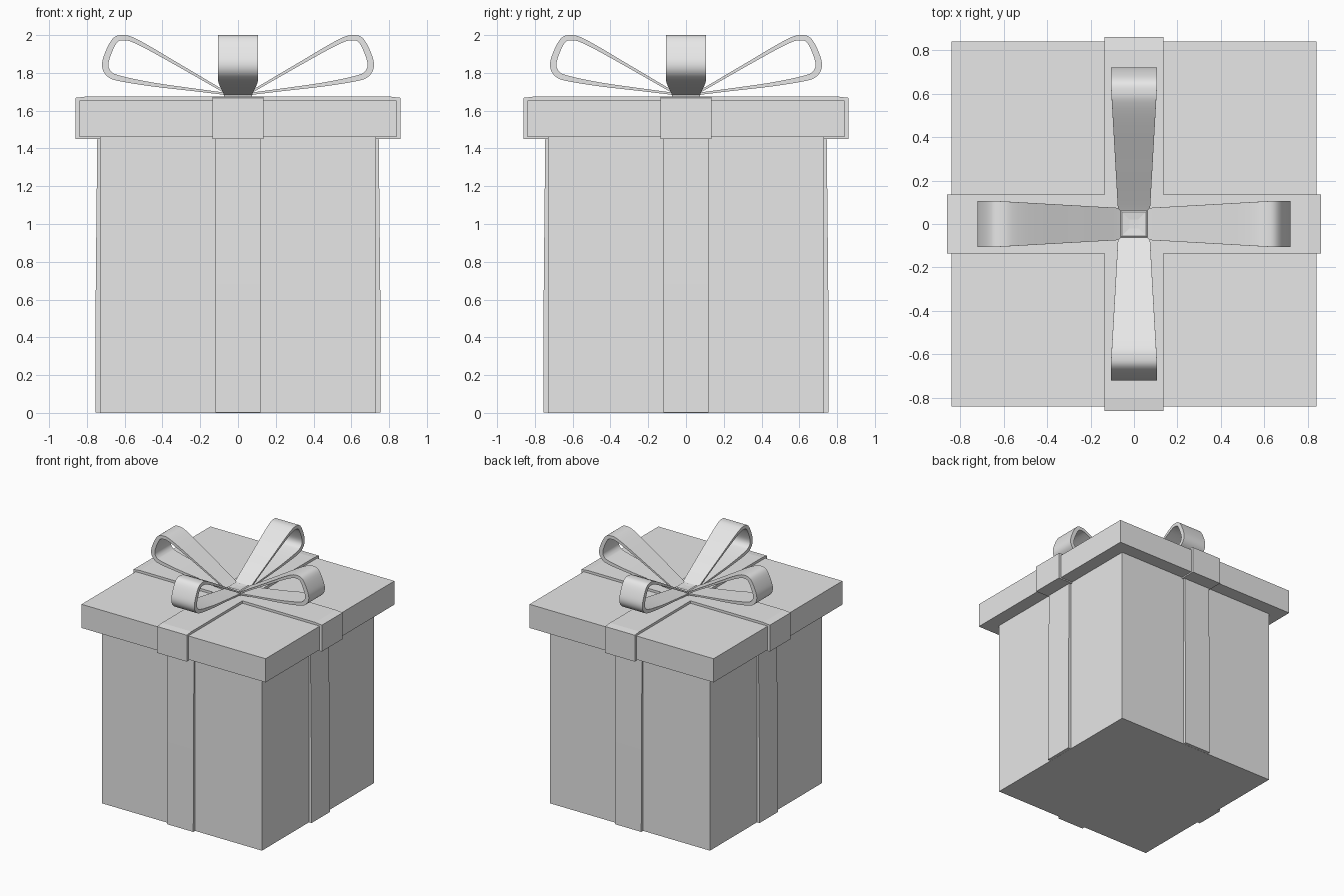
import bpy, bmesh, math
from mathutils import Vector, Matrix

cube = bpy.data.objects.get("Cube")
if cube:
    bpy.data.objects.remove(cube, do_unlink=True)

grey = bpy.data.materials.new("plain grey")
grey.use_nodes = True
colour = (0.8, 0.8, 0.8, 1)
grey.diffuse_color = colour
grey.node_tree.nodes["Principled BSDF"].inputs["Base Color"].default_value = colour


def finish(name, bm, smooth=False):
    bmesh.ops.recalc_face_normals(bm, faces=bm.faces)
    mesh = bpy.data.meshes.new(name)
    bm.to_mesh(mesh)
    bm.free()
    mesh.materials.append(grey)
    ob = bpy.data.objects.new(name, mesh)
    bpy.context.collection.objects.link(ob)
    if smooth:
        bpy.ops.object.select_all(action='DESELECT')
        ob.select_set(True)
        bpy.context.view_layer.objects.active = ob
        bpy.ops.object.shade_smooth_by_angle(angle=math.radians(35))
    return ob


def stack(name, outline, levels):
    """Loft an outline function through (height, reach) levels and cap it."""
    bm = bmesh.new()
    rings = [[bm.verts.new((x, y, z)) for x, y in outline(r)] for z, r in levels]
    n = len(rings[0])
    for low, high in zip(rings, rings[1:]):
        for i in range(n):
            j = (i + 1) % n
            bm.faces.new((low[i], low[j], high[j], high[i]))
    bm.faces.new(rings[0][::-1])
    bm.faces.new(rings[-1])
    return finish(name, bm)


def square(r):
    return [(-r, -r), (r, -r), (r, r), (-r, r)]


def cross(w):
    def outline(r):
        arm = [(r, -w), (r, w), (w, w)]
        turns = [(1, 0), (0, 1), (-1, 0), (0, -1)]
        return [(x * c - y * s, x * s + y * c) for c, s in turns for x, y in arm]
    return outline


# Box, lid and the ribbons wrapped round them
stack("box_body", square, [(0, 0.73), (1.47, 0.73)])
stack("box_lid", square, [(1.46, 0.84), (1.655, 0.84)])
stack("body_ribbon", cross(0.12), [(0.001, 0.755), (0.68, 0.753), (1.46, 0.745)])
stack("lid_ribbon", cross(0.135), [(1.45, 0.86), (1.668, 0.86), (1.675, 0.8)])
stack("bow_knot", square, [(1.66, 0.075), (1.695, 0.07), (1.708, 0.055), (1.704, 0.02)])

# Bow loop profile: out along the top, round the tip, back underneath
PATH = [(0.04, 1.692), (0.09, 1.718), (0.3, 1.842), (0.53, 1.976), (0.614, 2.0),
        (0.667, 1.977), (0.712, 1.885), (0.718, 1.825), (0.69, 1.78),
        (0.635, 1.758), (0.466, 1.73), (0.25, 1.705), (0.04, 1.68)]


def spline(points, steps=5):
    p = [Vector(q) for q in points]
    p = [2 * p[0] - p[1]] + p + [2 * p[-1] - p[-2]]
    out = []
    for a, b, c, d in zip(p, p[1:], p[2:], p[3:]):
        for k in range(steps):
            t = k / steps
            out.append(0.5 * (2 * b + (c - a) * t + (2 * a - 5 * b + 4 * c - d) * t * t
                              + (3 * b - a - 3 * c + d) * t ** 3))
    return out + [p[-2]]


def bow_loop(name, angle):
    bm = bmesh.new()
    pts = spline(PATH)
    rings = []
    for i, p in enumerate(pts):
        d = (pts[min(i + 1, len(pts) - 1)] - pts[max(i - 1, 0)]).normalized()
        thick = 0.012 + 0.022 * (p.x / 0.72) ** 2
        inner = p + Vector((d.y, -d.x)) * thick
        w = 0.07 + 0.035 * min(p.x / 0.62, 1)
        rings.append([bm.verts.new((q.x, y, q.y))
                      for q, y in ((p, -w), (p, w), (inner, w), (inner, -w))])
    for a, b in zip(rings, rings[1:]):
        for i in range(4):
            j = (i + 1) % 4
            bm.faces.new((a[i], a[j], b[j], b[i]))
    bm.faces.new(rings[0][::-1])
    bm.faces.new(rings[-1])
    bm.transform(Matrix.Rotation(angle, 4, 'Z'))
    finish(name, bm, smooth=True)


for i, side in enumerate(("left", "back", "right", "front")):
    bow_loop(side + "_bow_loop", i * math.pi / 2)
